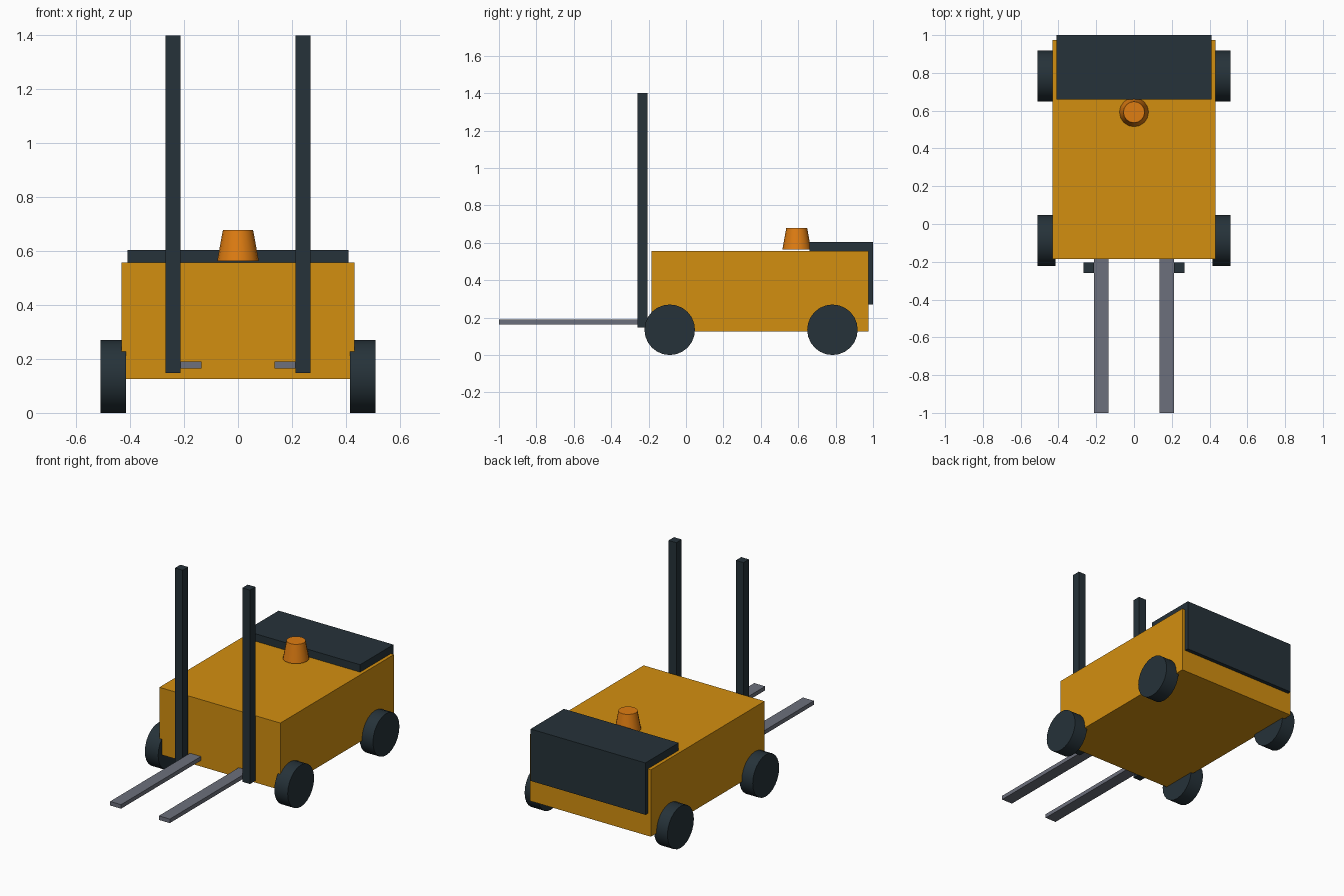
import bpy
import math

default_cube = bpy.data.objects.get("Cube")
if default_cube:
    bpy.data.objects.remove(default_cube, do_unlink=True)


def make_material(name, rgb):
    mat = bpy.data.materials.new(name)
    mat.use_nodes = True
    color = (*rgb, 1.0)
    mat.diffuse_color = color
    mat.node_tree.nodes["Principled BSDF"].inputs["Base Color"].default_value = color
    return mat


amber = make_material("amber_paint", (0.65, 0.275, 0.005))
charcoal = make_material("charcoal", (0.019, 0.032, 0.041))
steel = make_material("grey_steel", (0.15, 0.16, 0.20))
orange = make_material("beacon_orange", (0.74, 0.205, 0.006))


def box(name, low, high, mat):
    """Box between two opposite corners."""
    center = [(a + b) / 2 for a, b in zip(low, high)]
    bpy.ops.mesh.primitive_cube_add(size=1, location=center)
    obj = bpy.context.object
    obj.name = name
    obj.scale = [b - a for a, b in zip(low, high)]
    bpy.ops.object.transform_apply(location=False, rotation=False, scale=True)
    obj.data.materials.append(mat)
    return obj


def round_part(name, sides, r_bottom, r_top, depth, location, mat, rotation=(0, 0, 0)):
    """Capped cylinder or tapered cone with smooth sides."""
    bpy.ops.mesh.primitive_cone_add(vertices=sides, radius1=r_bottom, radius2=r_top,
                                    depth=depth, location=location, rotation=rotation)
    obj = bpy.context.object
    obj.name = name
    obj.data.materials.append(mat)
    bpy.ops.object.shade_smooth_by_angle(angle=math.radians(40))
    return obj


# Chassis and the counterweight over its rear edge
box("body", (-0.432, -0.185, 0.125), (0.432, 0.975, 0.557), amber)
box("counterweight", (-0.41, 0.66, 0.27), (0.41, 1.0, 0.605), charcoal)

# Warning beacon
round_part("beacon", 16, 0.077, 0.056, 0.115, (0, 0.592, 0.621), orange)

# Masts, forks and wheels on both sides
for side, s in (("left", 1), ("right", -1)):
    def span(a, b):
        return sorted((s * a, s * b))

    x0, x1 = span(0.213, 0.268)
    box(side + "_mast", (x0, -0.26, 0.148), (x1, -0.205, 1.4), charcoal)
    x0, x1 = span(0.135, 0.213)
    box(side + "_fork", (x0, -1.0, 0.164), (x1, -0.18, 0.19), steel)
    for end, y in (("front", -0.087), ("rear", 0.783)):
        round_part(f"{side}_{end}_wheel", 24, 0.135, 0.135, 0.095,
                   (s * 0.4625, y, 0.135), charcoal, (0, math.pi / 2, 0))
